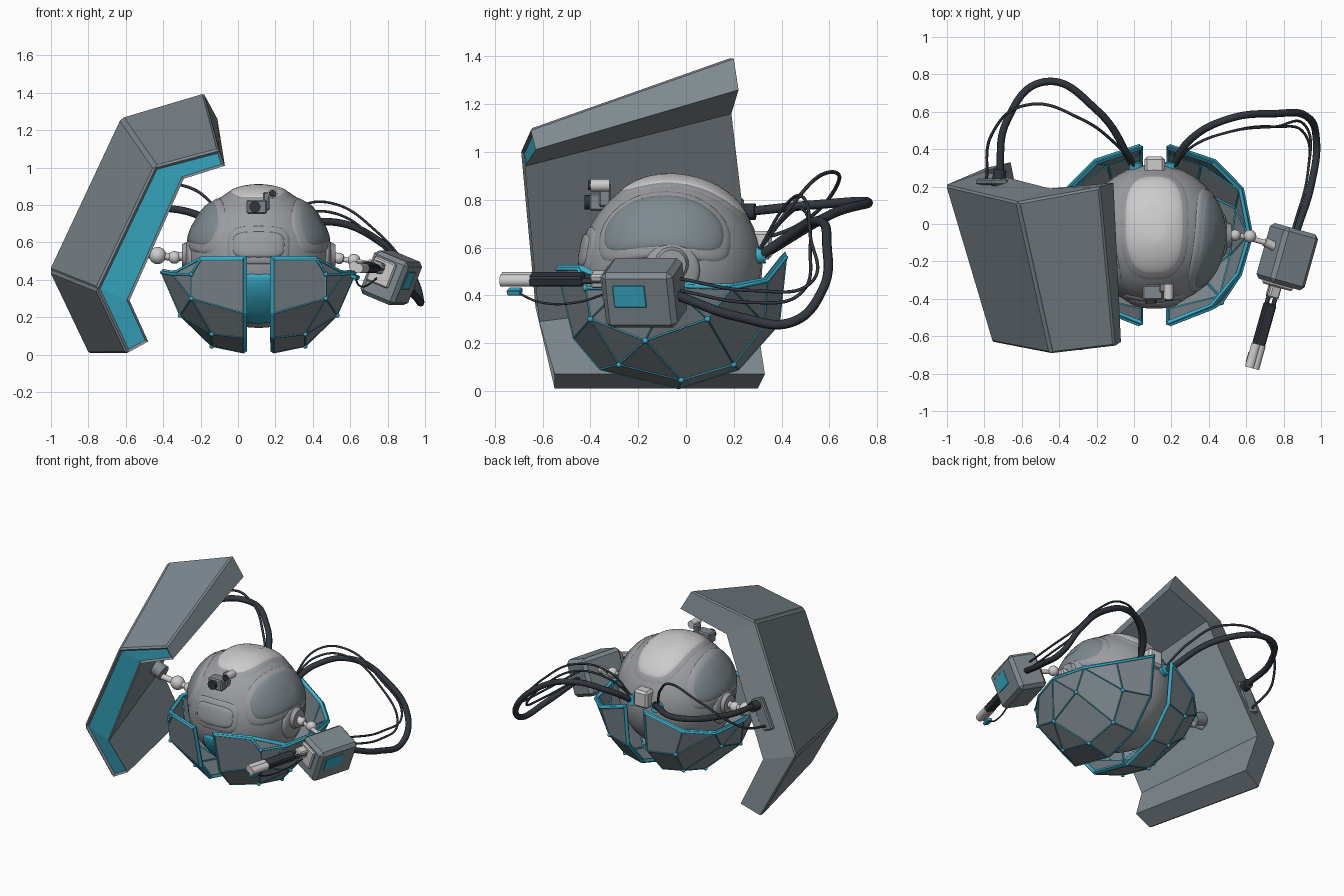
import bpy, bmesh, math
from mathutils import Vector, Matrix

if "Cube" in bpy.data.objects:
    bpy.data.objects.remove(bpy.data.objects["Cube"])


def material(name, rgb):
    m = bpy.data.materials.new(name)
    m.use_nodes = True
    m.diffuse_color = (*rgb, 1)
    m.node_tree.nodes["Principled BSDF"].inputs["Base Color"].default_value = (*rgb, 1)
    return m


BODY = material("body_grey", (.33, .34, .36))
PANEL = material("panel_grey", (.21, .25, .275))
CYAN = material("cyan", (.04, .42, .58))
DARK = material("dark_rubber", (.03, .038, .048))
PALE = material("pale_grey", (.56, .56, .54))
CENTRE, RADIUS = Vector((.11, -.06, .522)), .38


def finish(name, bm, *mats, smooth=False):
    me = bpy.data.meshes.new(name)
    bm.to_mesh(me)
    bm.free()
    for m in mats:
        me.materials.append(m)
    if smooth:
        me.shade_smooth()
        me.set_sharp_from_angle(angle=math.radians(40))
    ob = bpy.data.objects.new(name, me)
    bpy.context.collection.objects.link(ob)
    return ob


def box(name, loc, size, mat, frame=Matrix(), bevel=.008):
    bm = bmesh.new()
    bmesh.ops.create_cube(bm, size=1, matrix=frame @ Matrix.Translation(loc) @ Matrix.Diagonal((*size, 1)))
    bmesh.ops.bevel(bm, geom=bm.edges[:], offset=bevel, segments=1, affect='EDGES')
    return finish(name, bm, mat)


def rod(name, a, b, r, mat, frame=Matrix(), r2=None):
    a, b = frame @ Vector(a), frame @ Vector(b)
    place = Matrix.Translation((a + b) / 2) @ (b - a).to_track_quat('Z', 'Y').to_matrix().to_4x4()
    bm = bmesh.new()
    bmesh.ops.create_cone(bm, cap_ends=True, segments=24, radius1=r, radius2=r2 or r,
                          depth=(b - a).length, matrix=place)
    return finish(name, bm, mat, smooth=True)


def ball(name, loc, r, mat):
    bm = bmesh.new()
    bmesh.ops.create_uvsphere(bm, u_segments=32, v_segments=20, radius=r, matrix=Matrix.Translation(loc))
    return finish(name, bm, mat, smooth=True)


def cable(name, points, r, mat=DARK, kind='BEZIER'):
    cu = bpy.data.curves.new(name, 'CURVE')
    cu.dimensions, cu.bevel_depth, cu.bevel_resolution, cu.use_fill_caps = '3D', r, 3, True
    sp = cu.splines.new(kind)
    pts = sp.bezier_points if kind == 'BEZIER' else sp.points
    pts.add(len(points) - 1)
    for p, co in zip(pts, points):
        if kind == 'BEZIER':
            p.co = co
            p.handle_left_type = p.handle_right_type = 'AUTO'
        else:
            p.co = (*co, 1)
    cu.materials.append(mat)
    ob = bpy.data.objects.new(name, cu)
    bpy.context.collection.objects.link(ob)


def pad(name, direction, half_u, half_v, height, mat, power=3, bend=0, ref=(0, 0, 1)):
    """Cushion with a rounded outline wrapped onto the body sphere."""
    n = Vector(direction).normalized()
    u = Vector(ref).cross(n).normalized()
    v = n.cross(u)
    bm, rings, segs = bmesh.new(), 12, 48

    def point(rho, t):
        c, s = math.cos(t), math.sin(t)
        x = math.copysign(abs(c) ** (2 / power), c) * half_u * rho
        y = math.copysign(abs(s) ** (2 / power), s) * half_v * rho - bend * x * x
        a = math.hypot(x, y) or 1e-6
        d = n * math.cos(a) + (u * x + v * y) / a * math.sin(a)
        return CENTRE + d * (RADIUS - .004 + (height + .004) * math.sqrt(1 - rho ** 8))

    grid = [[bm.verts.new(point(math.sqrt(i / rings), math.tau * j / segs)) for j in range(segs)]
            for i in range(1, rings + 1)]
    bm.faces.new(grid[0])
    for a, b in zip(grid, grid[1:]):
        for j in range(segs):
            k = (j + 1) % segs
            bm.faces.new((a[j], b[j], b[k], a[k]))
    return finish(name, bm, mat, smooth=True)


# Round body and its cushions
ball("body", CENTRE, RADIUS, BODY)
for label, s in (("left", 1), ("right", -1)):
    d = (.33 * s, -.04, .2)
    pad(label + "_pad_surround", d, .84, .44, .009, BODY, 2.6, .2)
    pad(label + "_pad", d, .74, .35, .016, PANEL, 2.6, .2)
    pad(label + "_shoulder", (s, 0, -.05), .32, .32, .014, BODY, 2)
    x = CENTRE.x + s * .38
    rod(label + "_shoulder_ring", (x, -.06, .53), (x + s * .03, -.06, .53), .075, BODY, r2=.06)
pad("top_pad_surround", (0, .2, 1), .52, .9, .004, BODY, ref=(0, 1, 0))
pad("top_pad", (0, .2, 1), .44, .8, .01, PALE, ref=(0, 1, 0))
pad("front_pad_surround", (0, -1, .18), .46, .28, .006, BODY, 4)
pad("front_pad", (0, -1, .18), .38, .19, .014, BODY, 4)
pad("belly_panel", (0, -.75, -.66), .3, .48, .012, CYAN, 4)

# Front camera
box("camera_block", (.1, -.365, .79), (.11, .08, .075), PANEL)
rod("camera_lens", (.09, -.39, .79), (.09, -.425, .79), .03, DARK)
box("camera_bracket", (.15, -.34, .82), (.035, .05, .1), PANEL)
rod("camera_lamp", (.185, -.4, .86), (.185, -.32, .86), .026, PALE)
rod("camera_lamp_glass", (.185, -.41, .86), (.185, -.4, .86), .02, DARK)

# Faceted lower shell: two open halves of panels and struts
rim = [(.19, -.54, .51), (.42, -.45, .51), (.47, -.42, .43), (.57, -.27, .43), (.63, -.06, .44),
       (.58, .19, .43), (.43, .34, .46), (.19, .42, .56)]
lower = [(.19, -.47, .22), (.47, -.4, .3), (.53, -.17, .21), (.56, .09, .3), (.37, .33, .28),
         (.19, .39, .28), (.19, -.36, .09), (.36, -.28, .11), (.36, -.02, .045), (.34, .2, .11),
         (.19, .22, .09), (.19, -.03, .01)]
for label, s in (("left", 1), ("right", -1)):
    def side(p):
        return Vector((CENTRE.x + s * (p[0] - CENTRE.x), p[1], p[2]))
    bm = bmesh.new()
    for p in rim + lower:
        bm.verts.new(side(p))
    bmesh.ops.convex_hull(bm, input=bm.verts[:])
    bmesh.ops.recalc_face_normals(bm, faces=bm.faces[:])
    bm.normal_update()
    opening = [f for f in bm.faces if f.normal.x * s < -.9 or f.normal.z > .3]
    bmesh.ops.delete(bm, geom=opening, context='FACES')
    bmesh.ops.dissolve_limit(bm, angle_limit=math.radians(8), verts=bm.verts[:], edges=bm.edges[:])
    struts = bm.copy()
    shell = finish(label + "_shell_panels", bm, PANEL)
    mod = shell.modifiers.new("thickness", 'SOLIDIFY')
    mod.thickness, mod.offset = .02, -1
    nodes = [v.co.copy() for v in struts.verts if not v.is_boundary]
    frame = finish(label + "_shell_struts", struts, CYAN)
    mod = frame.modifiers.new("struts", 'WIREFRAME')
    mod.thickness, mod.offset, mod.use_boundary = .03, -.75, True
    bm = bmesh.new()
    for co in nodes:
        bmesh.ops.create_icosphere(bm, subdivisions=2, radius=.013, matrix=Matrix.Translation(co))
    finish(label + "_shell_nodes", bm, CYAN, smooth=True)
    cable(label + "_shell_rim", [side(p) for p in rim], .008, CYAN, 'POLY')

# Folded shield: stations from top to bottom, each outer front, outer rear, inner rear, inner front
stations = [
    [(-.1, -.65, 1.09), (-.18, .2, 1.39), (-.11, .22, 1.26), (-.07, -.63, 1.01)],
    [(-.44, -.69, 1.0), (-.62, .12, 1.26), (-.45, .19, 1.16), (-.29, -.675, .94)],
    [(-.75, -.63, .35), (-1, .21, .45), (-.8, .28, .4), (-.58, -.615, .29)],
    [(-.59, -.55, .01), (-.79, .3, .01), (-.66, .33, .07), (-.48, -.55, .07)]]
bm = bmesh.new()
rows = [[bm.verts.new(p) for p in st] for st in stations]
strips = [[], [], [], []]
for a, b in zip(rows, rows[1:]):
    for k in range(4):
        j = (k + 1) % 4
        strips[k].append(bm.faces.new((a[k], a[j], b[j], b[k])))
bm.faces.new(rows[0])
bm.faces.new(rows[-1][::-1])
bmesh.ops.recalc_face_normals(bm, faces=bm.faces[:])
bmesh.ops.inset_individual(bm, faces=strips[0], thickness=.016, depth=.01)
bmesh.ops.inset_region(bm, faces=strips[3], thickness=.012, depth=-.012, use_even_offset=True)
for f in strips[3]:
    f.material_index = 1
finish("shield", bm, PANEL, CYAN)
lean = Matrix.Translation((-.76, .225, .69)) @ Matrix.Rotation(math.radians(24), 4, 'Y')
box("shield_cable_plate", (0, 0, 0), (.09, .035, .22), PANEL, lean)
rod("shield_cable_socket", (-.73, .2, .75), (-.715, .29, .75), .034, DARK)

# Arm holding the shield
rod("shield_arm_inner", (-.26, -.06, .53), (-.36, -.06, .52), .024, PALE)
ball("shield_arm_knuckle", (-.34, -.06, .52), .034, PALE)
rod("shield_arm_outer", (-.34, -.06, .52), (-.62, -.06, .55), .02, PALE)
ball("shield_arm_ball", (-.43, -.06, .53), .046, PALE)
rod("shield_arm_mount", (-.54, -.06, .57), (-.62, -.06, .6), .05, PANEL)

# Arm holding the tool
rod("tool_arm_inner", (.48, -.06, .53), (.56, -.06, .51), .026, PALE)
ball("tool_arm_knuckle", (.54, -.06, .515), .03, PALE)
rod("tool_arm_outer", (.56, -.06, .51), (.74, -.11, .48), .014, PALE)
ball("tool_arm_ball", (.62, -.065, .505), .034, PALE)
rod("tool_arm_mount", (.7, -.095, .485), (.75, -.12, .47), .025, PALE)

# Boxed tool with barrel
tool = (Matrix.Translation((.82, -.18, .415)) @ Matrix.Rotation(math.radians(-15.7), 4, 'Z')
        @ Matrix.Rotation(math.radians(22), 4, 'Y'))
box("tool_housing", (0, .005, -.005), (.205, .31, .25), PANEL, tool, .022)
box("tool_front_plate", (-.02, -.155, .02), (.13, .025, .14), PALE, tool)
box("tool_side_window", (.1, -.03, .02), (.012, .14, .1), CYAN, tool, .003)
box("tool_collar", (-.04, -.19, .04), (.06, .08, .06), PALE, tool)
for dx in (-.02, .02):
    rod("tool_rail", (dx - .04, -.16, .04), (dx - .04, -.32, .04), .012, DARK, tool)
box("tool_barrel", (-.04, -.38, .04), (.065, .24, .045), DARK, tool)
for dx in (-.014, .014):
    rod("tool_nozzle", (dx - .04, -.49, .04), (dx - .04, -.62, .04), .026, PALE, tool)
box("tool_sensor", (-.04, -.57, -.015), (.04, .06, .022), CYAN, tool, .004)
wire = [(-.04, -.56, -.02), (-.03, -.46, -.06), (-.03, -.3, -.06), (-.03, -.17, -.02)]
cable("tool_sensor_wire", [tool @ Vector(p) for p in wire], .005)

# Rear block, sockets and cables
box("rear_block", (.11, .31, .61), (.11, .1, .12), PALE, bevel=.015)
for label, x in (("left", .2), ("right", .01)):
    rod(label + "_rear_socket", (x, .25, .56), (x, .33, .57), .036, CYAN)
cable("shield_cable_thick", [(-.72, .25, .75), (-.68, .55, .78), (-.48, .76, .79),
                             (-.2, .61, .74), (.01, .29, .55)], .02)
cable("shield_cable_thin", [(-.79, .22, .61), (-.76, .48, .7), (-.55, .64, .88),
                            (-.28, .56, .9), (-.1, .43, .76), (.01, .3, .58)], .008)
cable("tool_cable_thick", [(.2, .29, .55), (.3, .45, .66), (.5, .56, .71), (.75, .59, .61),
                           (.93, .57, .42), (.975, .45, .29), (.95, .22, .31), (.87, -.04, .4)], .02)
for i, lift in enumerate((0, .05)):
    cable("tool_cable_thin_%d" % (i + 1),
          [(.21, .3, .58), (.32, .42, .73 + lift), (.5, .49, .76 + lift), (.75, .52, .6 + lift),
           (.92, .47 + lift, .4 + lift), (.93, .28, .37 + lift), (.85, -.03, .42 + lift)], .007)
